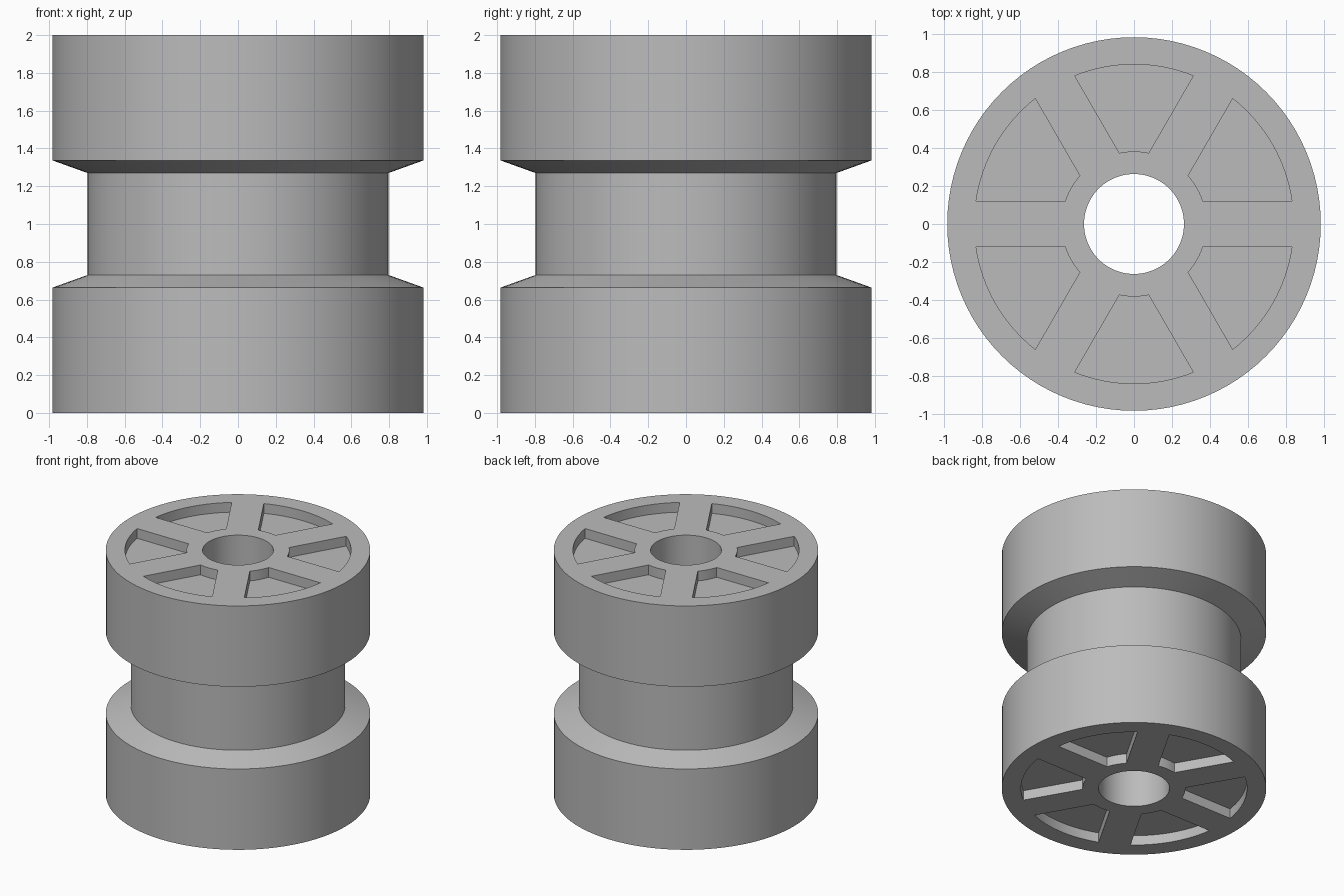
import bpy, bmesh
from math import asin, cos, pi, sin
from mathutils import Matrix

if "Cube" in bpy.data.objects:
    bpy.data.objects.remove(bpy.data.objects["Cube"], do_unlink=True)

HEIGHT = 2.0
RIM, WAIST, BORE = 0.983, 0.797, 0.263
POCKET_IN, POCKET_OUT, SPOKE_HALF, DEPTH = 0.382, 0.84, 0.12, 0.08
SEGMENTS = 96

grey = bpy.data.materials.new("plain_grey")
grey.use_nodes = True
colour = (0.5, 0.5, 0.5, 1)
grey.diffuse_color = colour
grey.node_tree.nodes["Principled BSDF"].inputs["Base Color"].default_value = colour


def make_object(name, bm):
    bmesh.ops.recalc_face_normals(bm, faces=bm.faces)
    mesh = bpy.data.meshes.new(name)
    bm.to_mesh(mesh)
    bm.free()
    mesh.materials.append(grey)
    obj = bpy.data.objects.new(name, mesh)
    bpy.context.collection.objects.link(obj)
    return obj


# Turned body: closed half profile spun about z, with a bore and a narrow waist
half = [(BORE, 0), (RIM, 0), (RIM, 0.663), (WAIST, 0.73)]
profile = half + [(r, HEIGHT - z) for r, z in reversed(half)]
bm = bmesh.new()
ring = [bm.verts.new((r, 0, z)) for r, z in profile]
edges = [bm.edges.new((a, b)) for a, b in zip(ring, ring[1:] + ring[:1])]
bmesh.ops.spin(bm, geom=ring + edges, axis=(0, 0, 1), cent=(0, 0, 0),
               angle=2 * pi, steps=SEGMENTS, use_duplicate=False)
bmesh.ops.remove_doubles(bm, verts=bm.verts, dist=0.0001)
body = make_object("spool_body", bm)


def arc(radius, steps):
    """Arc across a pocket, ending at the parallel sides of the spokes."""
    start = asin(SPOKE_HALF / radius)
    span = pi / 3 - 2 * start
    return [(radius * cos(start + span * i / steps),
             radius * sin(start + span * i / steps)) for i in range(steps + 1)]


# Cutter: six shallow wedge pockets in each end
bm = bmesh.new()
outline = arc(POCKET_OUT, 16) + arc(POCKET_IN, 6)[::-1]
for bottom in (-DEPTH, HEIGHT - DEPTH):
    for k in range(6):
        face = bm.faces.new([bm.verts.new((x, y, bottom)) for x, y in outline])
        top = bmesh.ops.extrude_face_region(bm, geom=[face])["geom"]
        raised = [v for v in top if isinstance(v, bmesh.types.BMVert)]
        bmesh.ops.translate(bm, verts=raised, vec=(0, 0, 2 * DEPTH))
        bmesh.ops.rotate(bm, verts=raised + list(face.verts), cent=(0, 0, 0),
                         matrix=Matrix.Rotation(k * pi / 3, 3, "Z"))
cutter = make_object("pocket_cutter", bm)
cutter.hide_render = True

# Cut the pockets, then drop the cutter
cut = body.modifiers.new("pockets", "BOOLEAN")
cut.operation, cut.solver, cut.object = "DIFFERENCE", "EXACT", cutter
bpy.ops.object.select_all(action="DESELECT")
body.select_set(True)
bpy.context.view_layer.objects.active = body
bpy.ops.object.modifier_apply(modifier=cut.name)
bpy.data.objects.remove(cutter, do_unlink=True)

# Smooth walls, crisp rims
bpy.ops.object.shade_smooth_by_angle(angle=pi / 6)
